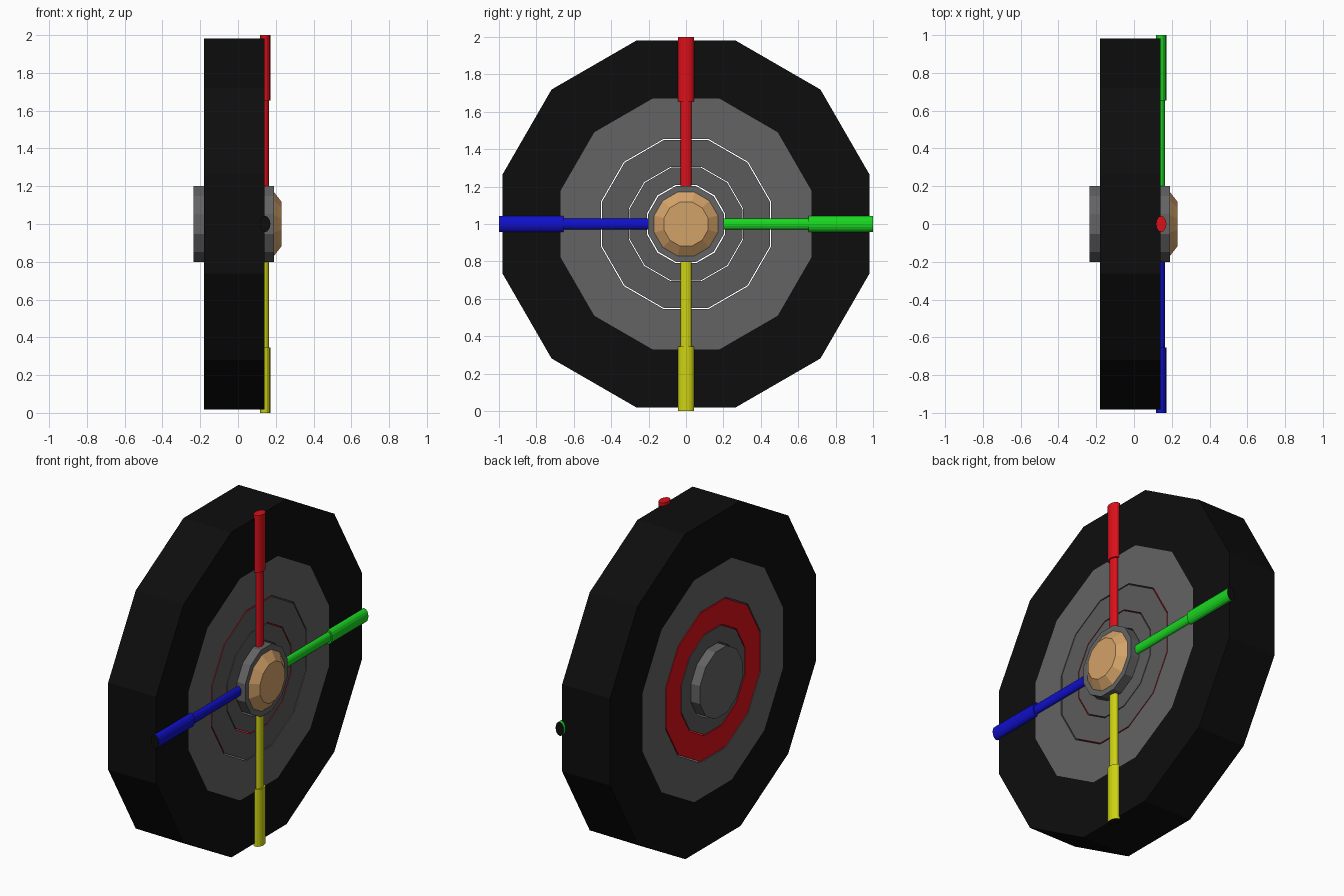
import bpy, bmesh, math
from mathutils import Matrix, Vector

if "Cube" in bpy.data.objects:
    bpy.data.objects.remove(bpy.data.objects["Cube"])

SIDES = 12
CENTRE = Vector((0, 0, 1))


def material(name, rgb):
    m = bpy.data.materials.new(name)
    m.diffuse_color = (*rgb, 1)
    m.use_nodes = True
    m.node_tree.nodes["Principled BSDF"].inputs["Base Color"].default_value = m.diffuse_color
    return m


BLACK = material("rubber_black", (0.004, 0.004, 0.004))
RIM = material("rim_grey", (0.125, 0.125, 0.13))
STEEL = material("ring_grey", (0.105, 0.105, 0.105))
TAN = material("cap_tan", (0.65, 0.36, 0.14))
RED = material("red", (0.7, 0.005, 0.01))
GREEN = material("green", (0.01, 0.68, 0.015))
BLUE = material("blue", (0.005, 0.005, 0.6))
YELLOW = material("yellow", (0.62, 0.65, 0.006))


def finish(bm, name, mats):
    bmesh.ops.recalc_face_normals(bm, faces=bm.faces)
    me = bpy.data.meshes.new(name)
    bm.to_mesh(me)
    bm.free()
    for m in mats:
        me.materials.append(m)
    ob = bpy.data.objects.new(name, me)
    ob.location = CENTRE
    bpy.context.collection.objects.link(ob)
    return ob


def turned(name, profile, mats, closed=True, front_mat=0):
    """Twelve-sided turned part around x; profile is (x, flat-to-centre radius)."""
    bm = bmesh.new()
    k = 1 / math.cos(math.pi / SIDES)
    loops = []
    for x, r in profile:
        loops.append([bm.verts.new((x, r * k * math.cos(a), r * k * math.sin(a)))
                      for a in ((i + 0.5) * math.tau / SIDES for i in range(SIDES))])
    pairs = list(zip(loops, loops[1:]))
    if closed:
        pairs.append((loops[-1], loops[0]))
    else:
        bm.faces.new(loops[0])
        bm.faces.new(loops[-1])
    for a, b in pairs:
        for i in range(SIDES):
            j = (i + 1) % SIDES
            bm.faces.new((a[i], a[j], b[j], b[i]))
    bmesh.ops.recalc_face_normals(bm, faces=bm.faces)
    for f in bm.faces:
        f.material_index = front_mat if f.normal.x > 0.9 else 0
    return finish(bm, name, mats)


def ring(name, inner, outer, mats, front_mat=0, x0=-0.18, x1=0.14):
    return turned(name, [(x0, inner), (x0, outer), (x1, outer), (x1, inner)],
                  mats, front_mat=front_mat)


# Tyre, rim and the nested rings with fine gaps between them
ring("tyre", 0.67, 0.982, [BLACK])
ring("rim", 0.454, 0.67, [RIM])
ring("red_backed_ring", 0.306, 0.448, [RED, STEEL], front_mat=1)
ring("inner_ring", 0.209, 0.301, [STEEL])

# Hub and faceted centre cap
turned("hub", [(-0.235, 0.202), (0.19, 0.202)], [RIM], closed=False)
turned("centre_cap", [(0.185, 0.17), (0.19, 0.17), (0.23, 0.118)], [TAN], closed=False)


# Coloured spokes: flattened thin rod with a thicker outer sleeve
def spoke_part(name, radius, start, end, angle, mats, dark_end):
    bm = bmesh.new()
    bmesh.ops.create_cone(bm, cap_ends=True, segments=16, radius1=radius,
                          radius2=radius, depth=end - start)
    bmesh.ops.scale(bm, vec=(0.65, 1, 1), verts=bm.verts)
    bmesh.ops.translate(bm, vec=(0.144, 0, (start + end) / 2), verts=bm.verts)
    for f in bm.faces:
        f.material_index = 1 if dark_end and f.normal.z > 0.9 else 0
    bmesh.ops.rotate(bm, cent=(0, 0, 0), verts=bm.verts,
                     matrix=Matrix.Rotation(angle, 3, 'X'))
    finish(bm, name, mats)


for i, (label, mat) in enumerate((("red", RED), ("blue", BLUE),
                                  ("yellow", YELLOW), ("green", GREEN))):
    angle = i * math.pi / 2
    spoke_part(label + "_spoke", 0.03, 0.195, 0.67, angle, [mat, BLACK], False)
    spoke_part(label + "_spoke_sleeve", 0.042, 0.655, 1.0, angle, [mat, BLACK],
               label != "red")
